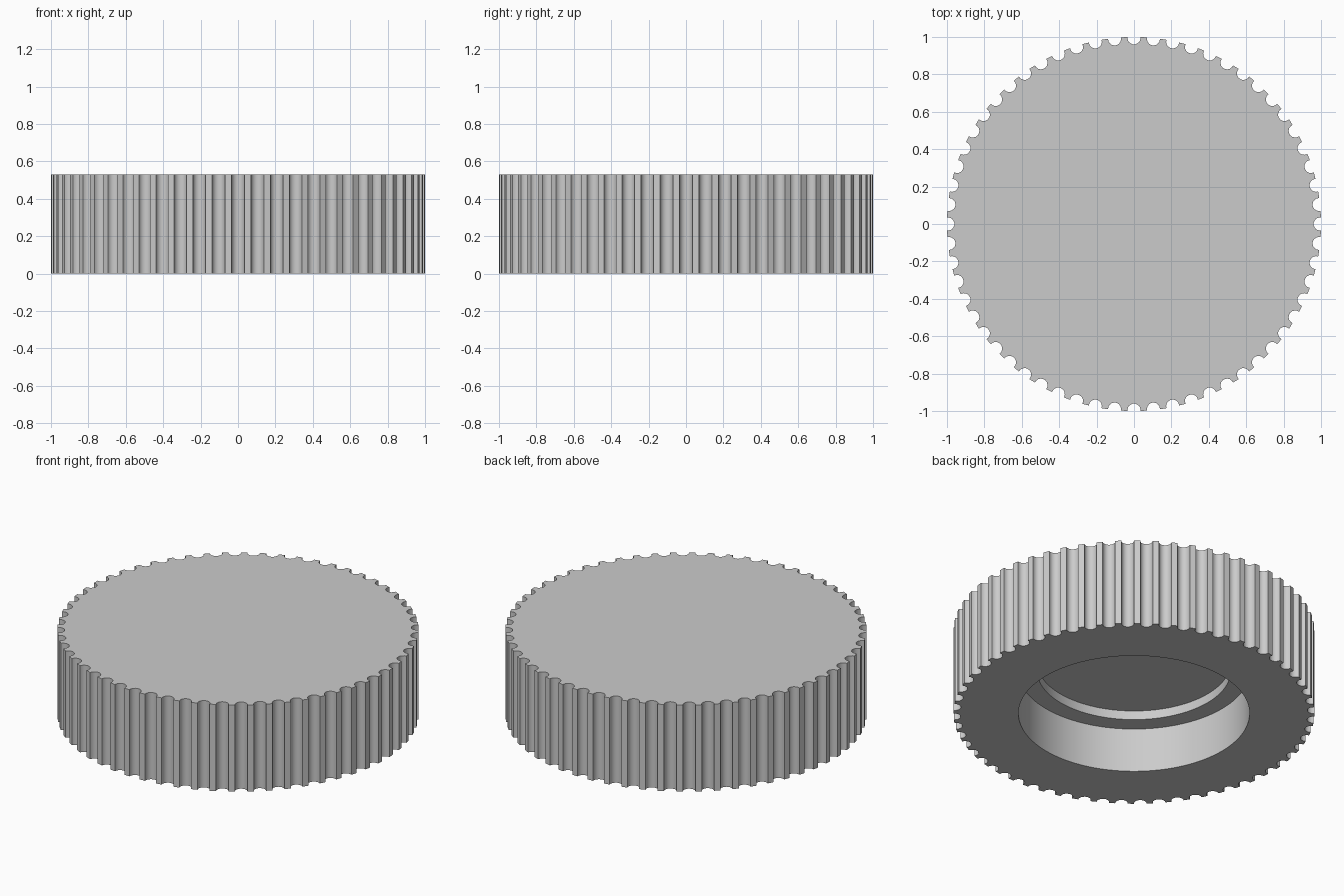
import bpy
import bmesh
from math import cos, sin, pi, tau, acos, atan2, radians

TEETH = 60
ARC_STEPS = 9          # segments along each groove
HEIGHT = 0.53
GROOVE_R = 0.035       # radius of each groove
GROOVE_C = 0.995       # distance of groove centres from the axis

cube = bpy.data.objects.get("Cube")
if cube:
    bpy.data.objects.remove(cube, do_unlink=True)

grey = bpy.data.materials.new("light_grey")
grey.use_nodes = True
colour = (0.6, 0.6, 0.6, 1)
grey.diffuse_color = colour
grey.node_tree.nodes["Principled BSDF"].inputs["Base Color"].default_value = colour


def grooved_outline():
    """Rim of radius 1 with a round groove cut between neighbouring teeth."""
    half = acos((1 + GROOVE_C ** 2 - GROOVE_R ** 2) / (2 * GROOVE_C))
    end = atan2(sin(half), cos(half) - GROOVE_C)
    points = []
    for tooth in range(TEETH):
        turn = tau * tooth / TEETH
        for i in range(ARC_STEPS + 1):
            # sweep through the inward side of the groove circle
            a = -end - (tau - 2 * end) * i / ARC_STEPS
            x, y = GROOVE_C + GROOVE_R * cos(a), GROOVE_R * sin(a)
            points.append((x * cos(turn) - y * sin(turn),
                           x * sin(turn) + y * cos(turn)))
    return points


outline = grooved_outline()
count = len(outline)
start = atan2(outline[0][1], outline[0][0])


def circle(radius):
    return [(radius * cos(start + tau * i / count),
             radius * sin(start + tau * i / count)) for i in range(count)]


# Rings from the top edge, round the underside and into the stepped recess
layers = [
    (outline, HEIGHT),
    (outline, 0),
    (circle(0.64), 0),
    (circle(0.64), 0.27),
    (circle(0.535), 0.27),
    (circle(0.535), 0.325),
]

bm = bmesh.new()
rings = [[bm.verts.new((x, y, z)) for x, y in points] for points, z in layers]
for upper, lower in zip(rings, rings[1:]):
    for i in range(count):
        j = (i + 1) % count
        bm.faces.new((upper[i], lower[i], lower[j], upper[j]))

# Flat top and recess floor
bm.faces.new(rings[0])
bm.faces.new(list(reversed(rings[-1])))
bmesh.ops.recalc_face_normals(bm, faces=bm.faces)

mesh = bpy.data.meshes.new("grooved_knob")
bm.to_mesh(mesh)
bm.free()
mesh.materials.append(grey)
knob = bpy.data.objects.new("grooved_knob", mesh)
bpy.context.collection.objects.link(knob)

bpy.ops.object.select_all(action="DESELECT")
knob.select_set(True)
bpy.context.view_layer.objects.active = knob
bpy.ops.object.shade_smooth_by_angle(angle=radians(35))
